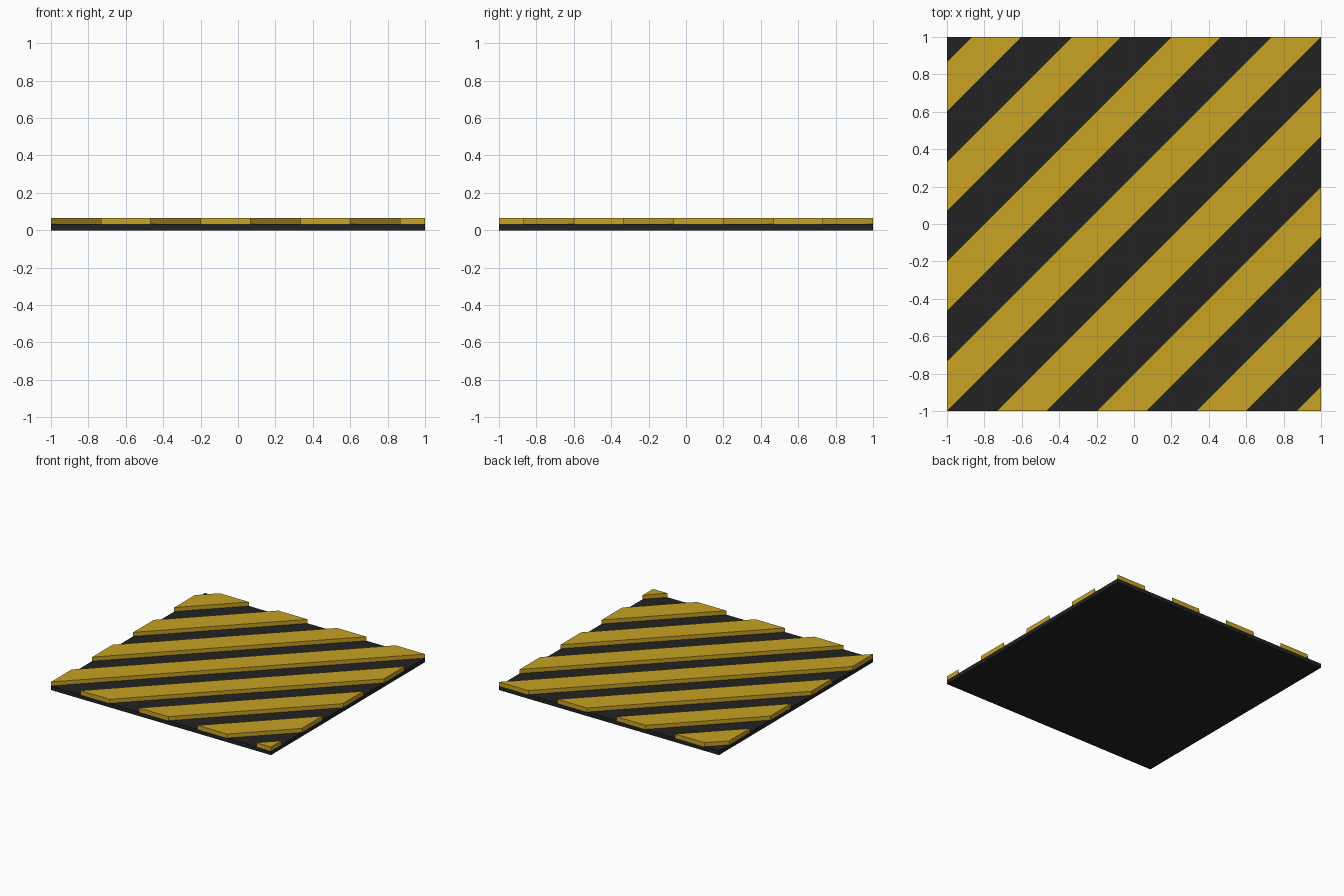
import bpy
import bmesh
from mathutils import Matrix, Vector

cube = bpy.data.objects.get("Cube")
if cube:
    bpy.data.objects.remove(cube, do_unlink=True)

THICK = 1 / 30        # height of each layer
PERIOD = 8 / 15       # stripe spacing along an edge


def material(name, rgb):
    mat = bpy.data.materials.new(name)
    mat.use_nodes = True
    mat.diffuse_color = (*rgb, 1)
    bsdf = mat.node_tree.nodes["Principled BSDF"]
    bsdf.inputs["Base Color"].default_value = (*rgb, 1)
    bsdf.inputs["Roughness"].default_value = 0.8
    return mat


def slab(bottom):
    """Square layer, two units wide, resting at the given height."""
    bm = bmesh.new()
    place = Matrix.Translation((0, 0, bottom + THICK / 2))
    bmesh.ops.create_cube(bm, size=1, matrix=place @ Matrix.Diagonal((2, 2, THICK, 1)))
    return bm


def cut(bm, point, outward):
    """Trim everything on the outward side of a plane and cap the cut."""
    geom = bm.verts[:] + bm.edges[:] + bm.faces[:]
    result = bmesh.ops.bisect_plane(bm, geom=geom, plane_co=point, plane_no=outward,
                                    clear_outer=True)
    edges = [e for e in result["geom_cut"] if isinstance(e, bmesh.types.BMEdge)]
    if edges:
        bmesh.ops.contextual_create(bm, geom=edges)


def finish(bm, name, mat):
    bmesh.ops.recalc_face_normals(bm, faces=bm.faces[:])
    mesh = bpy.data.meshes.new(name)
    bm.to_mesh(mesh)
    bm.free()
    mesh.materials.append(mat)
    bpy.context.collection.objects.link(bpy.data.objects.new(name, mesh))


black = material("matte black", (0.016, 0.016, 0.016))
yellow = material("warning yellow", (0.578, 0.361, 0.017))

# Base plate
finish(slab(0), "base_plate", black)

# Raised diagonal stripes, trimmed flush with the plate edges
across = Vector((-1, 1, 0)).normalized()
for i in range(-4, 4):
    start = i * PERIOD
    stripe = slab(THICK)
    cut(stripe, Vector((0, start + PERIOD / 2, 0)), across)
    if start > -2:
        cut(stripe, Vector((0, start, 0)), -across)
    finish(stripe, f"stripe_{i + 5}", yellow)
